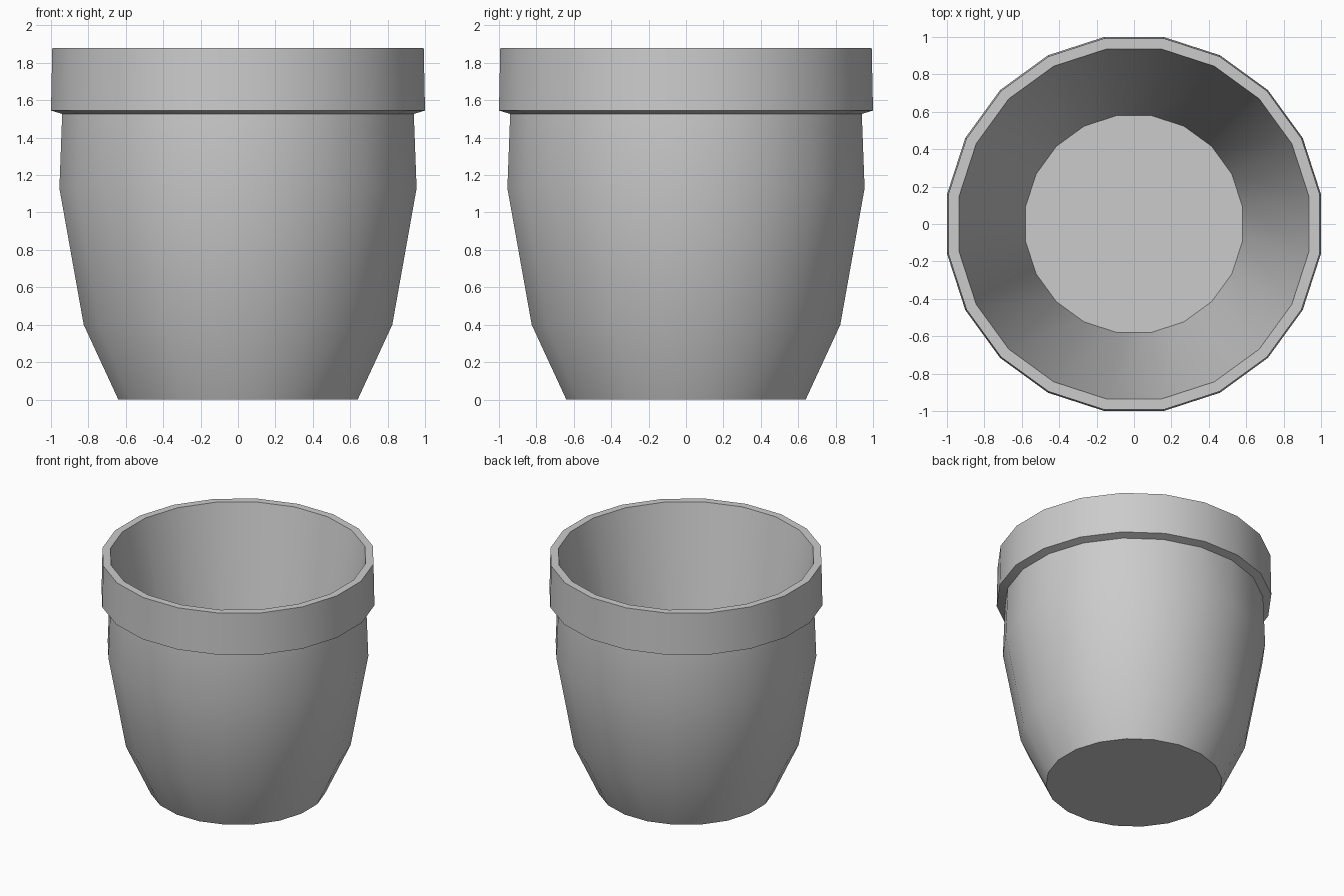
import bpy, bmesh, math

if "Cube" in bpy.data.objects:
    bpy.data.objects.remove(bpy.data.objects["Cube"])

SIDES = 20
FLAT = math.cos(math.pi / SIDES)  # profile x is measured to the flat of each side

# Half profile (distance, height): outer wall, rim band, lip, straight inner wall
profile = [
    (0.64, 0.0), (0.825, 0.40), (0.955, 1.13), (0.94, 1.527),
    (1.0, 1.545), (0.993, 1.88),
    (0.935, 1.88), (0.58, 0.06),
]


def lathe(name, points):
    bm = bmesh.new()
    rings = []
    for d, z in points:
        r = d / FLAT
        angles = [2 * math.pi * (i + 0.5) / SIDES for i in range(SIDES)]
        rings.append([bm.verts.new((r * math.cos(a), r * math.sin(a), z)) for a in angles])
    for low, high in zip(rings, rings[1:]):
        for i in range(SIDES):
            j = (i + 1) % SIDES
            bm.faces.new((low[i], low[j], high[j], high[i]))
    # Underside and inside floor
    bm.faces.new(rings[0][::-1])
    bm.faces.new(rings[-1])
    bmesh.ops.recalc_face_normals(bm, faces=bm.faces)
    mesh = bpy.data.meshes.new(name)
    bm.to_mesh(mesh)
    bm.free()
    obj = bpy.data.objects.new(name, mesh)
    bpy.context.collection.objects.link(obj)
    return obj


# Plant pot: smooth sides, crisp rim and base edges
pot = lathe("plant_pot", profile)
bpy.context.view_layer.objects.active = pot
pot.select_set(True)
bpy.ops.object.shade_smooth_by_angle(angle=math.radians(35))
